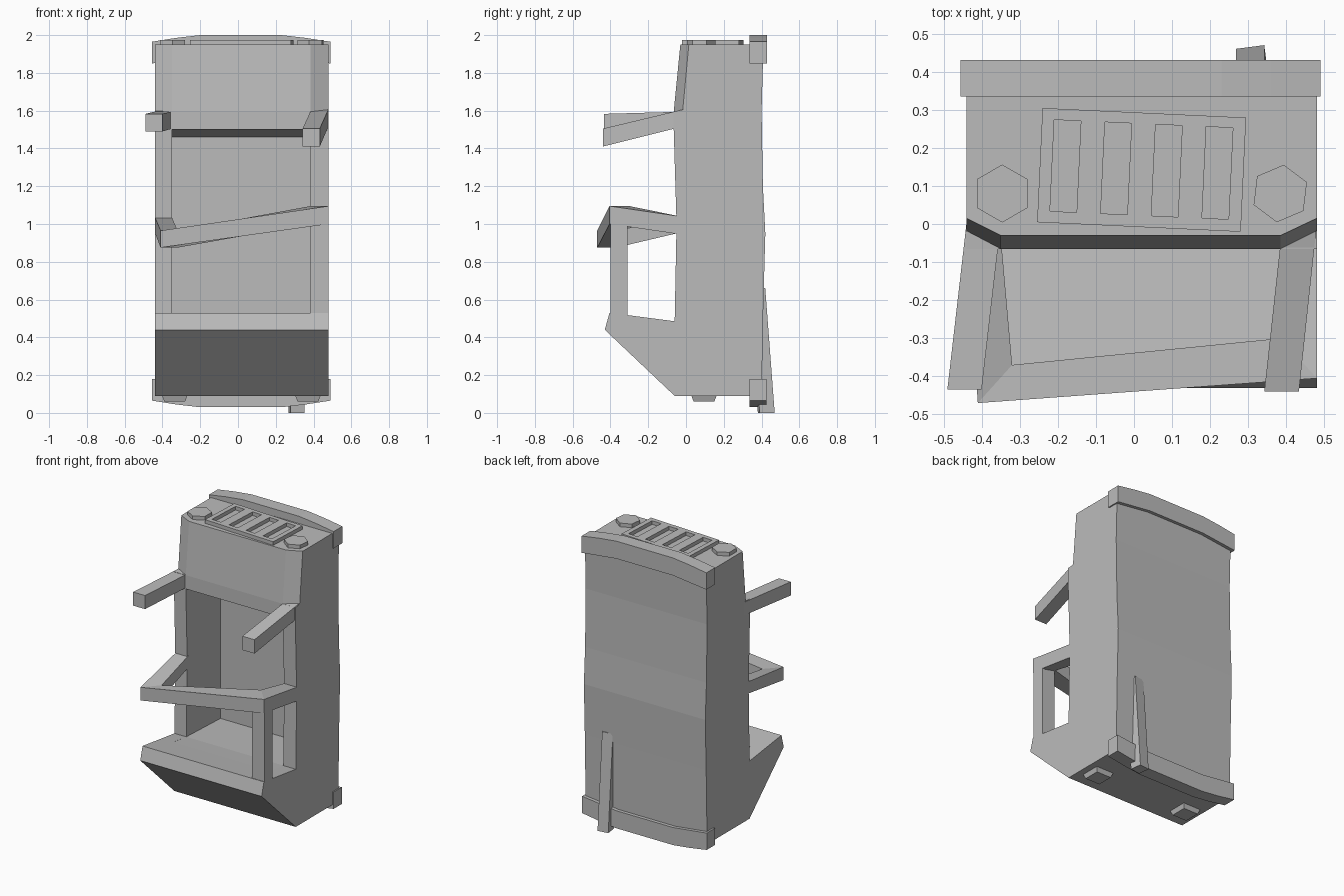
import bpy, bmesh, math
from mathutils import Vector, Matrix

old = bpy.data.objects.get("Cube")
if old:
    bpy.data.objects.remove(old, do_unlink=True)

grey = bpy.data.materials.new("plain grey")
grey.use_nodes = True
grey.diffuse_color = (0.5, 0.5, 0.5, 1)
grey.node_tree.nodes["Principled BSDF"].inputs["Base Color"].default_value = (0.5, 0.5, 0.5, 1)

LEFT, RIGHT = -0.44, 0.48          # side planes of the body
JAMB_L, JAMB_R = -0.35, 0.385      # sides of the opening
BACK, TOP = 0.41, 1.95


def loft(name, rings):
    """Skin a run of equal-length rings and cap both ends."""
    bm = bmesh.new()
    loops = [[bm.verts.new(p) for p in ring] for ring in rings]
    n = len(loops[0])
    for a, b in zip(loops, loops[1:]):
        for i in range(n):
            j = (i + 1) % n
            bm.faces.new((a[i], a[j], b[j], b[i]))
    bm.faces.new(loops[0])
    bm.faces.new(loops[-1])
    bmesh.ops.recalc_face_normals(bm, faces=bm.faces)
    mesh = bpy.data.meshes.new(name)
    bm.to_mesh(mesh)
    bm.free()
    mesh.materials.append(grey)
    ob = bpy.data.objects.new(name, mesh)
    bpy.context.collection.objects.link(ob)
    return ob


def side_prism(name, profile, x0, x1):
    return loft(name, [[(x, y, z) for y, z in profile] for x in (x0, x1)])


def front_prism(name, profile, y0, y1):
    return loft(name, [[(x, y, z) for x, z in profile] for y in (y0, y1)])


def upright(name, outline, z0, z1):
    return loft(name, [[(x, y, z) for x, y in outline] for z in (z0, z1)])


def rect_y(y, x0, x1, z0, z1):
    return [(x0, y, z0), (x1, y, z0), (x1, y, z1), (x0, y, z1)]


def cut(target, cutter):
    mod = target.modifiers.new("cut", "BOOLEAN")
    mod.operation, mod.solver, mod.object = "DIFFERENCE", "EXACT", cutter
    cutter.hide_render = True
    cutter.hide_set(True)


# Lower body with the projecting bin, hollowed by the opening
body = side_prism("body", [
    (0.40, 0.09), (-0.06, 0.09), (-0.43, 0.44), (-0.405, 0.53), (-0.06, 0.485),
    (-0.05, 1.0), (-0.065, 1.5), (-0.065, 1.595), (0.0, TOP - 0.35),
    (0.40, 1.6), (0.407, 1.2), (BACK + 0.01, 0.95), (BACK, 0.6)], LEFT, RIGHT)
opening = side_prism("opening_cutter", [
    (-0.2, 0.503), (-0.06, 0.485), (0.31, 0.47), (0.31, 1.46), (-0.06, 1.5), (-0.2, 1.515)],
    JAMB_L, JAMB_R)
cut(body, opening)

# Upper hood with chamfered front corners, leaning back
def hood_ring(z, front, side, back):
    return [(LEFT, side, z), (JAMB_L, front, z), (JAMB_R, front, z),
            (RIGHT, side, z), (RIGHT, back, z), (LEFT, back, z)]

loft("hood", [hood_ring(1.595, -0.065, -0.018, 0.40), hood_ring(TOP, -0.03, 0.015, BACK)])

# Edge bands at the top and bottom of the back
band = [(-0.455, 1.85), (-0.455, 1.965), (-0.33, 1.985), (-0.2, 2.0), (0.23, 2.0),
        (0.36, 1.985), (0.49, 1.965), (0.49, 1.85), (0.23, 1.88), (-0.2, 1.88)]
front_prism("top_band", band, 0.335, 0.43)
front_prism("bottom_band", [(x, 2.03 - z) for x, z in band], 0.335, 0.425)

# Upper arms
loft("right_arm", [rect_y(0.0, LEFT, JAMB_L, 1.505, 1.595),
                   rect_y(-0.435, -0.49, -0.40, 1.49, 1.583)])
loft("left_arm", [rect_y(0.0, 0.39, RIGHT, 1.52, 1.61),
                  rect_y(-0.44, 0.342, 0.433, 1.41, 1.505)])

# Guard rail bent round the front, held by one post
def rail_ring(outer, inner, z0, z1):
    return [(*outer, z0), (*inner, z0), (*inner, z1), (*outer, z1)]

loft("guard_rail", [
    rail_ring((LEFT, -0.03), (JAMB_L, -0.03), 0.955, 1.035),
    rail_ring((-0.41, -0.47), (-0.32, -0.37), 0.875, 0.965),
    rail_ring((RIGHT, -0.405), (0.385, -0.30), 1.0, 1.095),
    rail_ring((RIGHT, -0.03), (JAMB_R, -0.03), 0.945, 1.04)])
upright("rail_post", [(0.385, -0.40), (RIGHT, -0.40), (RIGHT, -0.31), (0.385, -0.31)], 0.47, 1.03)

# Slotted vent plate on the top
def turned_rect(cx, cy, w, h, angle):
    turn = Matrix.Rotation(angle, 2)
    return [Vector((cx, cy)) + turn @ Vector((sx * w / 2, sy * h / 2))
            for sx, sy in ((-1, -1), (1, -1), (1, 1), (-1, 1))]

TILT = -0.047
plate = upright("vent_plate", turned_rect(0.02, 0.142, 0.535, 0.3, TILT), 1.94, 1.975)
for i in range(4):
    slot = turned_rect(-0.18 + 0.133 * i, 0.152 - 0.006 * i, 0.07, 0.24, TILT)
    cut(plate, upright(f"slot_cutter_{i + 1}", slot, 1.9, 2.1))

# Hexagonal knobs on the top
for name, x, spin in (("right_knob", -0.346, 0), ("left_knob", 0.384, 0.12)):
    hexagon = [(x + 0.076 * math.sin(spin + k * math.pi / 3),
                0.08 + 0.076 * math.cos(spin + k * math.pi / 3)) for k in range(6)]
    upright(name, hexagon, 1.94, 1.975)

# Pads under the base
for name, x in (("right_pad", -0.335), ("left_pad", 0.37)):
    loft(name, [[(*p, z) for p in turned_rect(x, 0.095, s, s, 0)]
                for z, s in ((0.1, 0.14), (0.06, 0.11))])

# Tapered prop on the back
foot = turned_rect(0.31, 0.425, 0.075, 0.08, 0.13)
loft("back_prop", [[(*p, 0) for p in foot],
                   [(p.x, p.y - 0.05, 0.66) for p in foot]])
